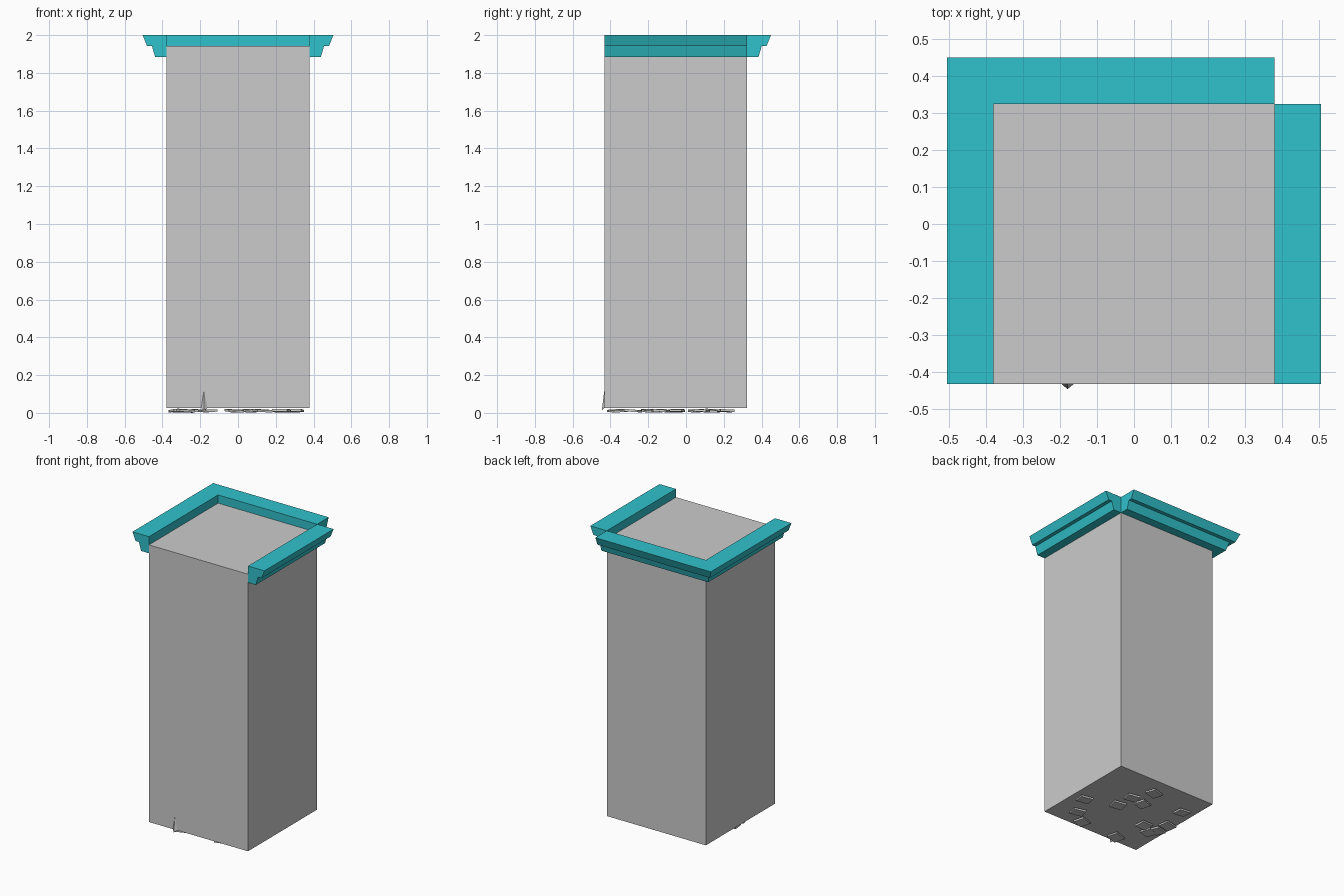
import bpy, bmesh, math, random
from mathutils import Matrix, Vector

if "Cube" in bpy.data.objects:
    bpy.data.objects.remove(bpy.data.objects["Cube"])

random.seed(4)
X, Y0, Y1 = 0.379, -0.432, 0.324      # pillar footprint
ZB, ZT = 0.026, 1.943                 # pillar bottom and top

teal = bpy.data.materials.new("teal")
teal.diffuse_color = (0.03, 0.54, 0.60, 1)
teal.use_nodes = True
teal.node_tree.nodes["Principled BSDF"].inputs["Base Color"].default_value = teal.diffuse_color


def finish(bm, name, mat=None):
    bmesh.ops.recalc_face_normals(bm, faces=bm.faces)
    me = bpy.data.meshes.new(name)
    bm.to_mesh(me)
    bm.free()
    ob = bpy.data.objects.new(name, me)
    bpy.context.collection.objects.link(ob)
    if mat:
        me.materials.append(mat)
    return ob


def add_box(bm, centre, size, rot=Matrix()):
    m = Matrix.Translation(centre) @ rot @ Matrix.Diagonal((*size, 1))
    bmesh.ops.create_cube(bm, size=1, matrix=m)


# Pillar shaft
bm = bmesh.new()
add_box(bm, (0, (Y0 + Y1) / 2, (ZB + ZT) / 2), (2 * X, Y1 - Y0, ZT - ZB))
finish(bm, "pillar_shaft")

# Stepped cornice profile: outward offset, height
PROFILE = [(0, 1.885), (0.06, 1.885), (0.077, ZT), (0.103, ZT), (0.126, 2.0), (0, 2.0)]


def cornice(name, stations):
    """Sweep the profile along (x, y, outward x, outward y) stations."""
    bm = bmesh.new()
    rings = [[bm.verts.new((x + ox * d, y + oy * d, z)) for d, z in PROFILE]
             for x, y, ox, oy in stations]
    n = len(PROFILE)
    for a, b in zip(rings, rings[1:]):
        for i in range(n):
            j = (i + 1) % n
            bm.faces.new((a[i], a[j], b[j], b[i]))
    bm.faces.new(rings[0])
    bm.faces.new(rings[-1])
    finish(bm, name, teal)


# Left and back cornice share a mitred corner; the right one stands alone
cornice("cornice_left_back", [(-X, Y0, -1, 0), (-X, Y1, -1, 1), (X, Y1, 0, 1)])
cornice("cornice_right", [(X, Y0, 1, 0), (X, Y1, 1, 0)])

# Flat stone chips under the shaft
CHIPS = [(.30, -.13), (.23, -.28), (.13, -.36), (.09, -.05), (.08, .08), (-.02, .06), (.01, .21),
         (-.20, -.14), (-.31, -.14), (-.32, -.05), (-.28, .14), (-.16, -.37), (-.28, -.19)]
bm = bmesh.new()
for x, y in CHIPS:
    rot = (Matrix.Rotation(random.uniform(-0.4, 0.4), 4, 'Z')
           @ Matrix.Rotation(random.uniform(-0.08, 0.08), 4, 'X')
           @ Matrix.Rotation(random.uniform(-0.08, 0.08), 4, 'Y'))
    add_box(bm, (x, y, 0.018), (0.085, 0.075, 0.012), rot)
low = min(v.co.z for v in bm.verts)
for v in bm.verts:                    # rest the lowest chip on z = 0
    v.co.z -= low
finish(bm, "stone_chips")

# Small spike at the foot of the front face
bm = bmesh.new()
tip = bm.verts.new((-0.18, Y0, 0.12))
base = [bm.verts.new(p) for p in ((-0.195, Y0, 0.026), (-0.18, -0.446, 0.012), (-0.162, Y0, 0.026))]
bm.faces.new(base)
for i in range(3):
    bm.faces.new((base[i], base[(i + 1) % 3], tip))
finish(bm, "front_spike")
